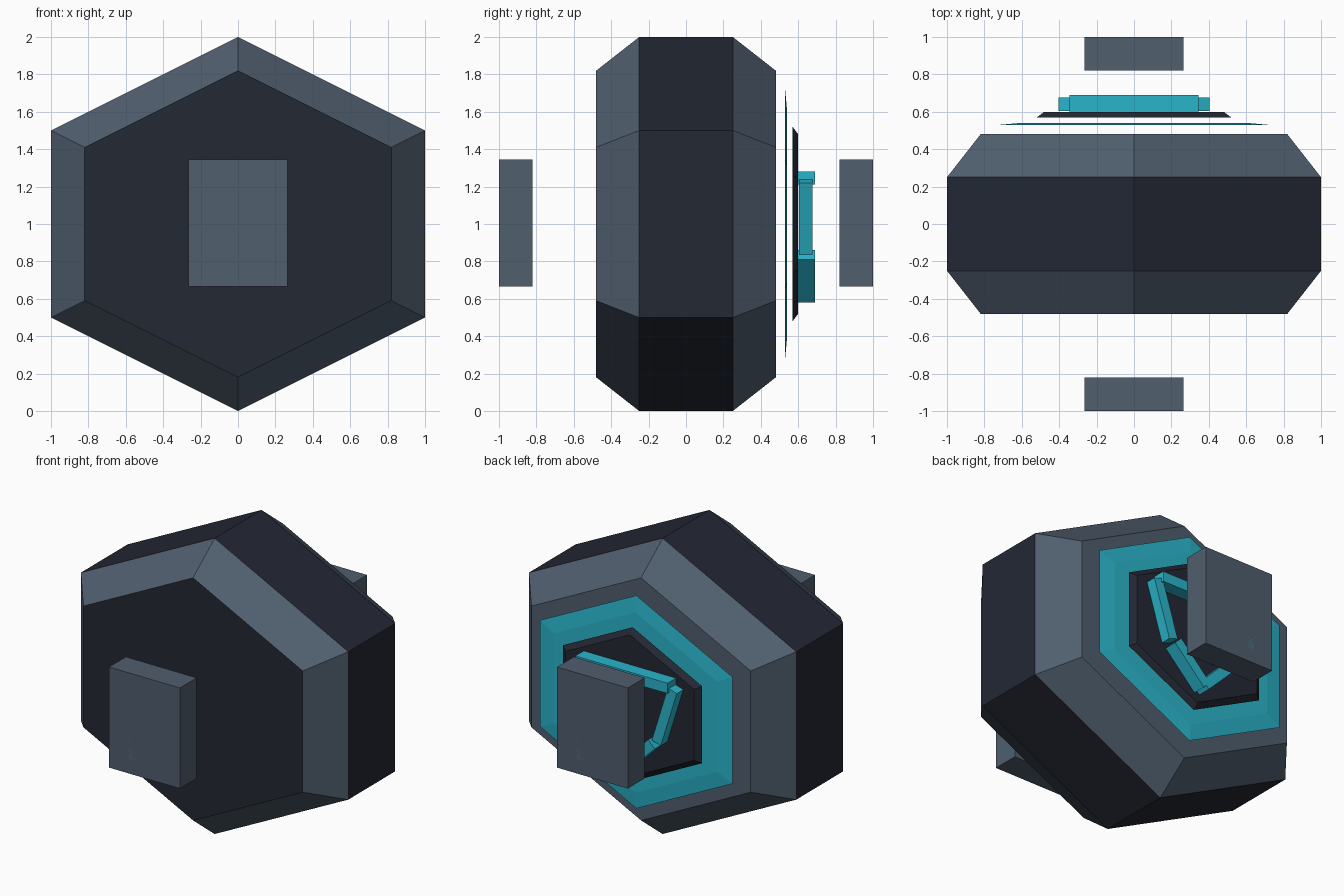
import bpy, bmesh, math
from mathutils import Matrix, Vector

if "Cube" in bpy.data.objects:
    bpy.data.objects.remove(bpy.data.objects["Cube"])


def material(name, rgb):
    m = bpy.data.materials.new(name)
    m.diffuse_color = (*rgb, 1)
    m.use_nodes = True
    m.node_tree.nodes["Principled BSDF"].inputs["Base Color"].default_value = m.diffuse_color
    return m


DARK = material("dark_navy", (0.017, 0.021, 0.034))
SLATE = material("slate", (0.080, 0.112, 0.155))
TEAL = material("teal", (0.023, 0.46, 0.60))
HEX = [(0, 1), (1, 0.5), (1, -0.5), (0, -1), (-1, -0.5), (-1, 0.5)]


def finish(name, bm, mats):
    bmesh.ops.recalc_face_normals(bm, faces=bm.faces)
    mesh = bpy.data.meshes.new(name)
    bm.to_mesh(mesh)
    bm.free()
    for m in mats:
        mesh.materials.append(m)
    ob = bpy.data.objects.new(name, mesh)
    bpy.context.collection.objects.link(ob)
    return ob


def hex_loft(name, rings, mats, slots=None):
    """Hexagonal loft along y; rings are (y, radius). slots: front cap, bands..., back cap."""
    slots = slots or [0] * (len(rings) + 1)
    bm = bmesh.new()
    loops = [[bm.verts.new((x * r, y, 1 + z * r)) for x, z in HEX] for y, r in rings]
    bm.faces.new(loops[0]).material_index = slots[0]
    for k, (a, b) in enumerate(zip(loops, loops[1:])):
        for i in range(6):
            j = (i + 1) % 6
            bm.faces.new((a[i], a[j], b[j], b[i])).material_index = slots[k + 1]
    bm.faces.new(loops[-1]).material_index = slots[-1]
    return finish(name, bm, mats)


def box(name, centre, size, mat, tilt=0.0):
    bm = bmesh.new()
    bmesh.ops.create_cube(bm, size=1, matrix=Matrix.Diagonal((*size, 1)))
    ob = finish(name, bm, [mat])
    ob.location = centre
    ob.rotation_euler.y = tilt
    return ob


def bar(name, start, end, y, depth, width=0.07):
    """Square bar between two (x, z) points."""
    a, b = Vector(start), Vector(end)
    d, c = b - a, (a + b) / 2
    box(name, (c.x, y, c.y), (d.length, depth, width), TEAL, -math.atan2(d.y, d.x))


# Chamfered hexagonal body: dark rim and front, slate chamfers and back
hex_loft("body", [(-0.48, 0.82), (-0.25, 1), (0.25, 1), (0.48, 0.82)],
         [DARK, SLATE], [0, 1, 0, 1, 1])

# Floating layers behind the body
hex_loft("glow_plate", [(0.53, 0.72), (0.54, 0.61)], [TEAL])
hex_loft("back_plate", [(0.57, 0.52), (0.60, 0.48)], [DARK])

# Shield outline on the back plate
bar("shield_top_bar", (-0.345, 1.245), (0.345, 1.245), 0.645, 0.09)
for s, side in ((-1, "left"), (1, "right")):
    bar(f"shield_side_bar_{side}", (s * 0.37, 1.23), (s * 0.25, 0.845), 0.64, 0.07)
    bar(f"shield_lower_bar_{side}", (s * -0.005, 0.605), (s * 0.225, 0.835), 0.645, 0.09)

# Floating blocks front and back, with flush teal panels
for s, side in ((-1, "front"), (1, "back")):
    box(f"{side}_block", (0, s * 0.91, 1.005), (0.53, 0.18, 0.68), SLATE)
    box(f"{side}_block_panel", (0, s * 0.99, 1.005), (0.23, 0.02, 0.49), TEAL)
